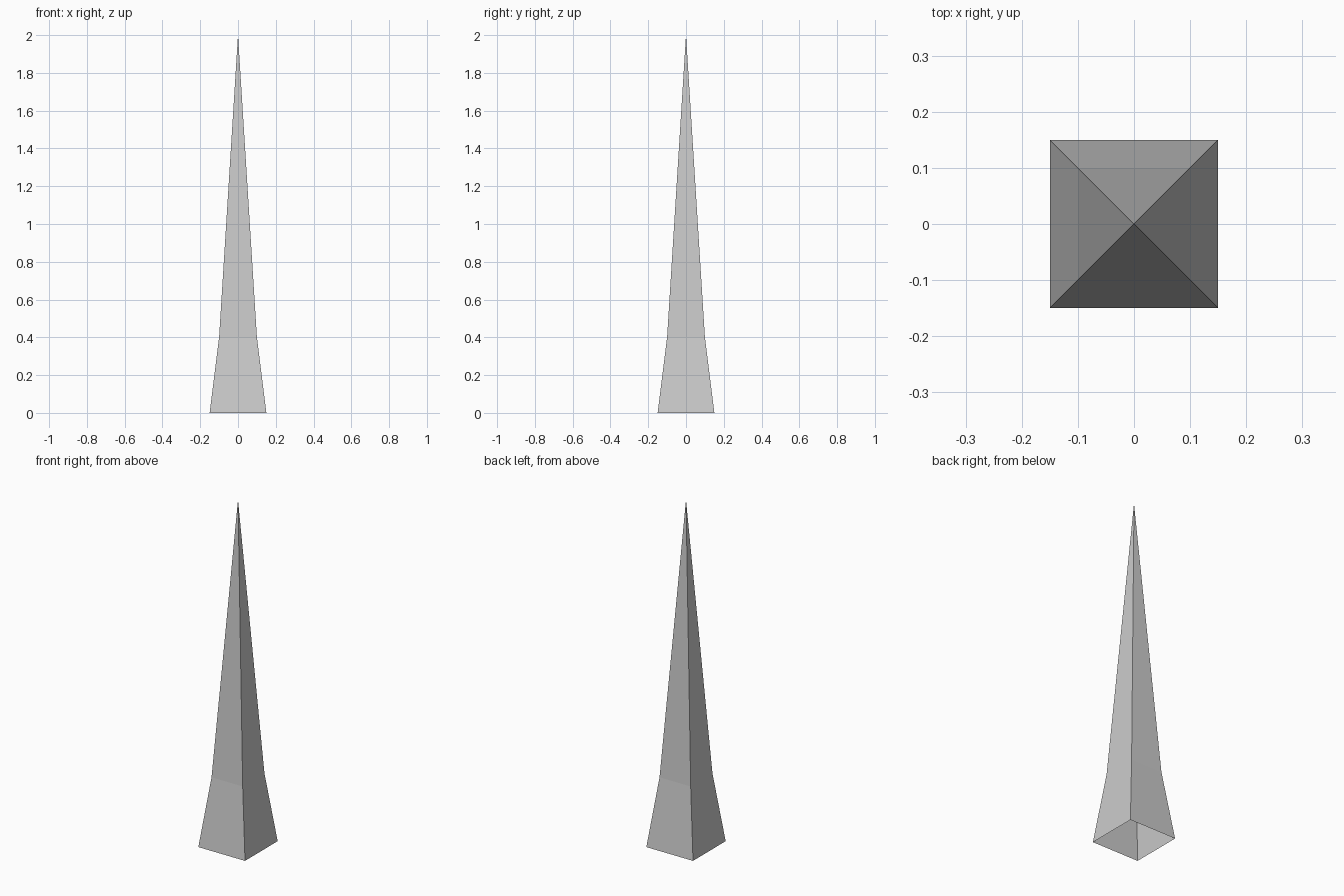
import bpy, bmesh

if "Cube" in bpy.data.objects:
    bpy.data.objects.remove(bpy.data.objects["Cube"])

# Square cross-sections of the spike: (half width, height)
SECTIONS = [(0.15, 0.0), (0.10, 0.4)]
TIP_HEIGHT = 2.0

bm = bmesh.new()


def square_ring(h, z):
    return [bm.verts.new((sx * h, sy * h, z))
            for sx, sy in ((-1, -1), (1, -1), (1, 1), (-1, 1))]


# Flared foot and tapering shaft, open underneath
low, high = [square_ring(h, z) for h, z in SECTIONS]
tip = bm.verts.new((0, 0, TIP_HEIGHT))
for i in range(4):
    j = (i + 1) % 4
    bm.faces.new((low[i], low[j], high[j], high[i]))
    bm.faces.new((high[i], high[j], tip))

mesh = bpy.data.meshes.new("spike")
bm.to_mesh(mesh)
bm.free()
bpy.context.collection.objects.link(bpy.data.objects.new("spike", mesh))
